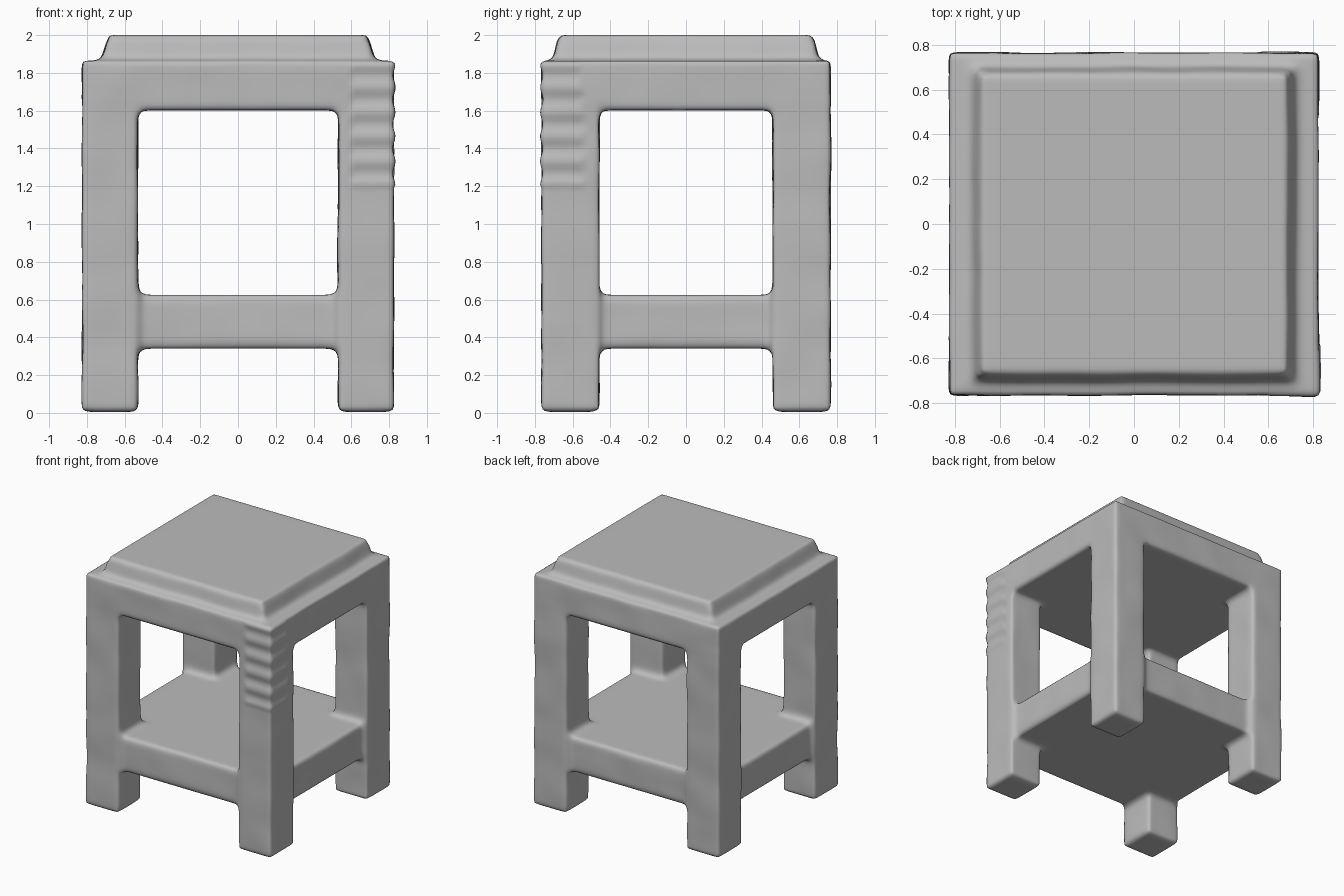
import bpy
import bmesh
import math
from mathutils import Matrix, Vector, noise

cube = bpy.data.objects.get("Cube")
if cube:
    bpy.data.objects.remove(cube, do_unlink=True)

# Single stone-grey material
grey = bpy.data.materials.new("stone_grey")
grey.use_nodes = True
colour = (0.5, 0.5, 0.5, 1)
grey.diffuse_color = colour
shader = grey.node_tree.nodes["Principled BSDF"]
shader.inputs["Base Color"].default_value = colour
shader.inputs["Roughness"].default_value = 0.8

HALF_X, HALF_Y = 0.825, 0.765
LEG_X, LEG_Y = 0.295, 0.305


def block(name, low, high, taper=(0, 0)):
    """Box between two corners; taper pulls in the upper edges."""
    low, high = Vector(low), Vector(high)
    centre, size = (low + high) / 2, high - low
    bm = bmesh.new()
    bmesh.ops.create_cube(bm, size=1,
                          matrix=Matrix.Translation(centre) @ Matrix.Diagonal((*size, 1)))
    for v in bm.verts:
        if v.co.z > centre.z:
            v.co.x -= math.copysign(taper[0], v.co.x - centre.x)
            v.co.y -= math.copysign(taper[1], v.co.y - centre.y)
    mesh = bpy.data.meshes.new(name)
    bm.to_mesh(mesh)
    bm.free()
    mesh.materials.append(grey)
    obj = bpy.data.objects.new(name, mesh)
    bpy.context.collection.objects.link(obj)
    return obj


def slab(name, x, y, bottom, top, taper=(0, 0)):
    return block(name, (-x, -y, bottom), (x, y, top), taper)


# Frame block under the seat, raised seat pad and lower shelf
parts = [
    slab("seat_frame", HALF_X, HALF_Y, 1.6, 1.865),
    slab("seat_pad", 0.745, 0.72, 1.8, 2.0, (0.06, 0.045)),
    slab("lower_shelf", HALF_X - 0.03, HALF_Y - 0.03, 0.34, 0.625),
]

# Four square legs
for sx, side in ((-1, "right"), (1, "left")):
    for sy, end in ((-1, "front"), (1, "back")):
        xs = sorted((sx * HALF_X, sx * (HALF_X - LEG_X)))
        ys = sorted((sy * HALF_Y, sy * (HALF_Y - LEG_Y)))
        parts.append(block(f"{end}_{side}_leg", (xs[0], ys[0], 0.005), (xs[1], ys[1], 1.7)))

# Fuse the parts into one softly moulded body
bpy.ops.object.select_all(action="DESELECT")
for part in parts:
    part.select_set(True)
table = parts[0]
bpy.context.view_layer.objects.active = table
bpy.ops.object.join()
table.name = table.data.name = "square_side_table"

remesh = table.modifiers.new("fuse", "REMESH")
remesh.mode = "VOXEL"
remesh.voxel_size = 0.02
soften = table.modifiers.new("soften", "SMOOTH")
soften.factor = 0.5
soften.iterations = 9
for modifier in ("fuse", "soften"):
    bpy.ops.object.modifier_apply(modifier=modifier)

# Gentle hand-moulded unevenness, with ribs on the front left corner
bm = bmesh.new()
bm.from_mesh(table.data)
bm.normal_update()
moves = []
for v in bm.verts:
    upright = 1 - abs(v.normal.z)
    offset = 0.007 * noise.noise(v.co * 4) * upright
    if v.co.x > 0.6 and v.co.y < -0.55 and 1.2 < v.co.z < 1.85:
        offset += 0.007 * math.sin(v.co.z * math.tau / 0.13) * upright
    moves.append(v.normal * offset)
for v, move in zip(bm.verts, moves):
    v.co += move
bm.to_mesh(table.data)
bm.free()

# Keep the material and smooth shading
table.data.materials.clear()
table.data.materials.append(grey)
bpy.ops.object.shade_smooth()
